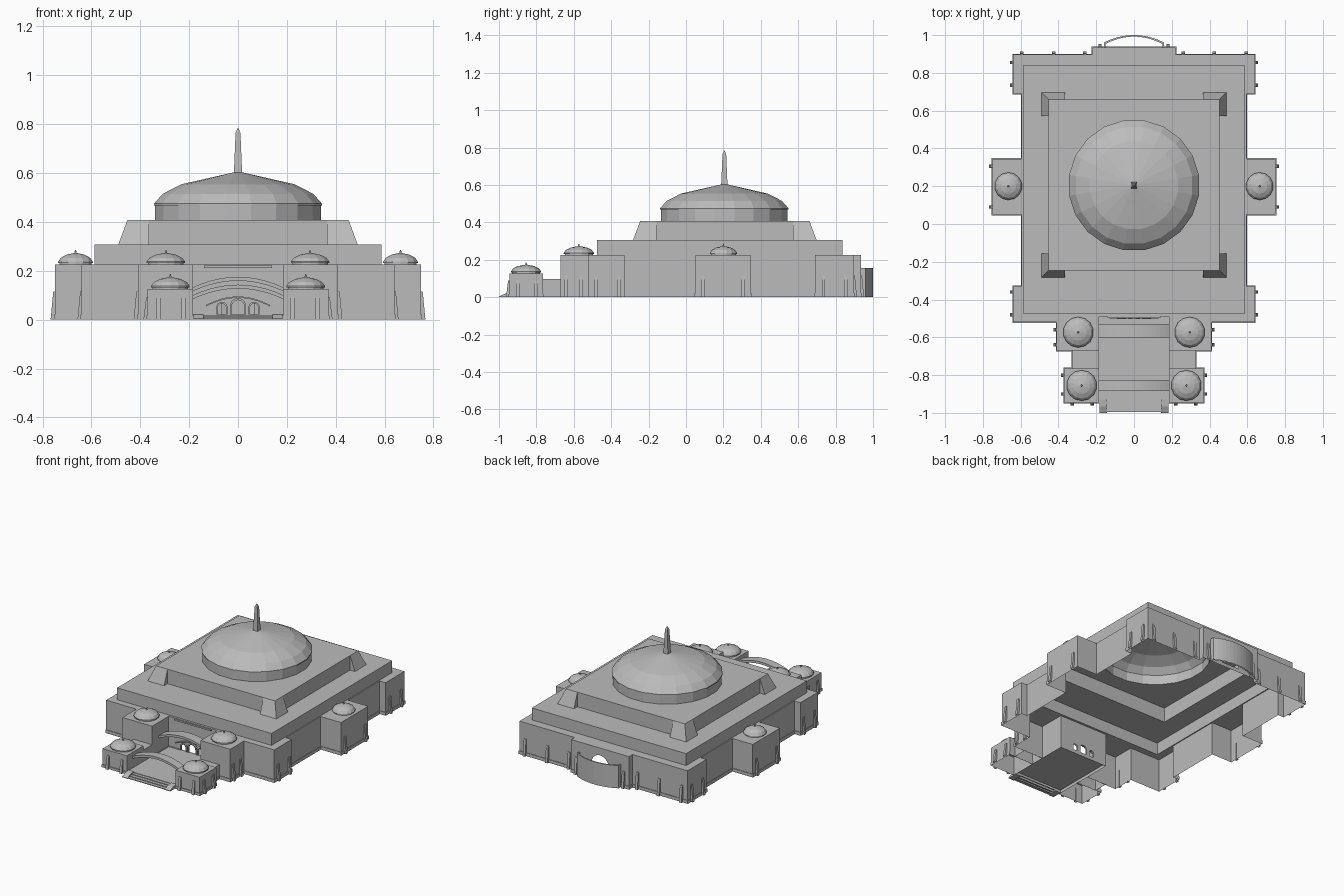
import bpy
import bmesh
from math import sin, cos, pi, radians
from mathutils import Vector

cube = bpy.data.objects.get("Cube")
if cube:
    bpy.data.objects.remove(cube)

stone = bpy.data.materials.new("grey_stone")
stone.use_nodes = True
grey = (0.5, 0.5, 0.5, 1)
stone.diffuse_color = grey
stone.node_tree.nodes["Principled BSDF"].inputs["Base Color"].default_value = grey


def finish(name, bm):
    bmesh.ops.recalc_face_normals(bm, faces=bm.faces)
    mesh = bpy.data.meshes.new(name)
    bm.to_mesh(mesh)
    bm.free()
    mesh.materials.append(stone)
    obj = bpy.data.objects.new(name, mesh)
    bpy.context.collection.objects.link(obj)


def loft(name, rings, cap=False, close=True):
    """Skin successive rings of points, optionally capping the last."""
    bm = bmesh.new()
    rows = [[bm.verts.new(p) for p in ring] for ring in rings]
    n = len(rows[0])
    for a, b in zip(rows, rows[1:]):
        for i in range(n if close else n - 1):
            j = (i + 1) % n
            bm.faces.new((a[i], a[j], b[j], b[i]))
    if cap:
        bm.faces.new(rows[-1])
    finish(name, bm)


def panel(name, loops):
    """Flat sheet bounded by the first loop, with the others as holes."""
    bm = bmesh.new()
    edges = []
    for loop in loops:
        vs = [bm.verts.new(p) for p in loop]
        edges += [bm.edges.new((vs[i - 1], vs[i])) for i in range(len(vs))]
    bmesh.ops.triangle_fill(bm, edges=edges, use_beauty=True)
    finish(name, bm)


def at(pts, z):
    return [(x, y, z) for x, y in pts]


def rect(x0, x1, y0, y1):
    return [(x0, y0), (x1, y0), (x1, y1), (x0, y1)]


def circle(cx, cy, r, n):
    return [(cx + r * cos(2 * pi * (i + 0.5) / n), cy + r * sin(2 * pi * (i + 0.5) / n))
            for i in range(n)]


def prism(name, pts, z0, z1):
    loft(name, [at(pts, z0), at(pts, z1)], cap=True)


def offset(pts, d):
    """Grow an axis-aligned anticlockwise outline."""
    out = []
    for i, p in enumerate(pts):
        a, b, c = Vector(pts[i - 1]), Vector(p), Vector(pts[(i + 1) % len(pts)])
        e, f = (b - a).normalized(), (c - b).normalized()
        out.append((b.x + d * (e.y + f.y), b.y - d * (e.x + f.x)))
    return out


def arch(cx, half, z0, top, n=10):
    """Round-headed opening outline as (x, z)."""
    spring = top - half
    head = [(cx + half * cos(pi * i / n), spring + half * sin(pi * i / n)) for i in range(n + 1)]
    return [(cx - half, z0), (cx + half, z0)] + head


def upright(pts, y):
    return [(x, y, z) for x, z in pts]


def turned(name, cx, cy, profile, n):
    loft(name, [at(circle(cx, cy, r, n), z) for r, z in profile])


# Main shell: stepped outline of the lower storey
FRONT, BACK, EAVE = -0.49, 0.935, 0.225
right_half = [(0.185, FRONT), (0.185, -0.67), (0.41, -0.67), (0.41, -0.52), (0.64, -0.52),
              (0.64, -0.33), (0.595, -0.33), (0.595, 0.05), (0.75, 0.05), (0.75, 0.345),
              (0.595, 0.345), (0.595, 0.69), (0.64, 0.69), (0.64, 0.897), (0.22, 0.897),
              (0.22, BACK)]
left_half = [(-x, y) for x, y in reversed(right_half)]
footprint = right_half + left_half
for side, half in (("left", right_half), ("right", left_half)):
    loft("outer_wall_" + side, [at(half, 0), at(half, EAVE)], close=False)
plinth = offset(footprint, 0.004)
loft("plinth", [at(plinth, 0), at(plinth, 0.022), at(footprint, 0.022)])

# Front wall with three doors, back wall with one arched opening
doors = [arch(0, 0.026, 0.022, 0.08), arch(-0.066, 0.017, 0.022, 0.066),
         arch(0.066, 0.017, 0.022, 0.066)]
wall = [(-0.185, 0), (0.185, 0), (0.185, EAVE), (-0.185, EAVE)]
panel("front_wall", [upright(p, FRONT) for p in [wall] + doors])
wall = [(-0.22, 0), (0.22, 0), (0.22, EAVE), (-0.22, EAVE)]
panel("back_wall", [upright(p, BACK) for p in [wall, arch(0, 0.065, 0.022, 0.175)]])
frames = [arch(0, 0.033, 0.022, 0.088), arch(-0.066, 0.023, 0.022, 0.073),
          arch(0.066, 0.023, 0.022, 0.073)]
for i, (inner, outer) in enumerate(zip(doors, frames)):
    loft("door_frame_%d" % i, [upright(inner, FRONT), upright(inner, FRONT - 0.012),
                               upright(outer, FRONT - 0.012), upright(outer, FRONT)])
prism("front_header", rect(-0.14, 0.14, FRONT - 0.008, FRONT), 0.212, 0.222)

# Roof tiers, open underneath
tier = rect(-0.588, 0.588, -0.475, 0.838)
upper = rect(-0.453, 0.453, -0.245, 0.66)
DX, DY, SIDES = 0, 0.205, 20
panel("lower_roof", [at(footprint, EAVE), at(tier, EAVE)])
loft("tier_wall", [at(tier, EAVE), at(tier, 0.307)])
panel("tier_roof", [at(tier, 0.307), at(upper, 0.307)])
loft("upper_wall", [at(upper, 0.307), at(upper, 0.407)])
panel("upper_roof", [at(upper, 0.407), at(circle(DX, DY, 0.343, SIDES), 0.407)])

# Sloping corner buttresses on the upper tier
for sx in (-1, 1):
    for sy in (-1, 1):
        cy = 0.2075
        T = [(0.365, 0.4525), (0.453, 0.4525), (0.453, 0.365)]
        B = [(0.365, 0.49), (0.49, 0.49), (0.49, 0.365)]
        foot = [(0.365, 0.4525, 0.307)] + at(B, 0.307) + [(0.453, 0.365, 0.307)]
        head = at([T[0]] + T + [T[2]], 0.407)
        place = lambda ring: [(sx * x, cy + sy * y, z) for x, y, z in ring]
        loft("corner_buttress", [place(foot), place(head)], close=False)

# Great dome and square spire
turned("great_dome", DX, DY, [(0.343, 0.407), (0.343, 0.468), (0.348, 0.468), (0.348, 0.475),
                              (0.312, 0.515), (0.235, 0.554), (0.11, 0.582), (0.004, 0.606)], SIDES)
turned("spire", DX, DY, [(0.025, 0.59), (0.022, 0.63), (0.014, 0.765), (0.001, 0.785)], 4)


# Small domes
def small_dome(name, cx, cy, r, z):
    turned(name, cx, cy, [(r * 0.92, z), (r * 0.92, z + 0.006), (r, z + 0.006), (r, z + 0.012),
                          (r * 0.85, z + 0.028), (r * 0.55, z + 0.04), (r * 0.2, z + 0.046),
                          (0.005, z + 0.048), (0.002, z + 0.06)], 14)


# Tapered pilaster standing against a wall that faces direction (nx, ny)
def pilaster(x, y, nx, ny, h):
    w = 0.009

    def ring(d, z):
        return [(x + nx * a - ny * b, y + ny * a + nx * b, z)
                for a, b in ((-0.002, -w), (d, -w), (d, w), (-0.002, w))]
    loft("pilaster", [ring(0.017, 0), ring(0.006, h)], cap=True)


for s, side in ((1, "left"), (-1, "right")):
    small_dome("wing_dome_" + side, s * 0.665, 0.2, 0.073, EAVE)
    small_dome("tower_dome_" + side, s * 0.295, -0.573, 0.081, EAVE)
    small_dome("gate_dome_" + side, s * 0.277, -0.855, 0.081, 0.126)
    # Gate tower and the low block joining it to the building
    for name, x1, y0, y1, h in (("gate_tower_", 0.37, -0.945, -0.765, 0.126),
                                ("link_block_", 0.327, -0.765, -0.67, 0.097)):
        box = rect(*sorted((s * 0.185, s * x1)), y0, y1)
        prism(name + side, box, 0, h)
        base = offset(box, 0.004)
        loft(name + "plinth_" + side, [at(base, 0), at(base, 0.018), at(box, 0.018)])
    # Pilasters on the side walls
    for x, ys, h in ((0.64, (0.855, 0.735, -0.36, -0.48), 0.115), (0.75, (0.306, 0.09), 0.115),
                     (0.41, (-0.56, -0.64), 0.115), (0.37, (-0.80, -0.90), 0.09)):
        for y in ys:
            pilaster(s * x, y, s, 0, h)
    # Pilasters on the back and gate fronts
    for x in (0.26, 0.425, 0.595):
        pilaster(s * x, 0.897, 0, 1, 0.115)
    pilaster(s * 0.18, BACK, 0, 1, 0.115)
    for x in (0.222, 0.327):
        pilaster(s * x, -0.945, 0, -1, 0.09)
    # Sloping cheek beside the steps
    cheek = [(-1.0, 0), (-0.93, 0), (-0.93, 0.024), (-0.965, 0.02), (-1.0, 0.004)]
    loft("step_cheek_" + side, [[(s * x, y, z) for y, z in cheek] for x in (0.142, 0.183)], cap=True)
    panel("cheek_inner_" + side, [[(s * 0.142, y, z) for y, z in cheek]])


# Curved bands spanning the towers and over the doors
def bow(name, half, y0, y1, end, rise, thick, n=16):
    def curve(dz):
        return [(half * t, end + dz + rise * (1 - t * t)) for t in
                [2 * i / n - 1 for i in range(n + 1)]]
    low, high = curve(-thick), curve(0)
    loft(name, [upright(low, y0), upright(high, y0), upright(high, y1),
                upright(low, y1), upright(low, y0)], close=False)


bow("inner_arch", 0.185, -0.6, -0.53, 0.132, 0.043, 0.016)
bow("gate_arch", 0.185, -0.885, -0.825, 0.1, 0.043, 0.016)
bow("door_hood", 0.13, FRONT - 0.01, FRONT, 0.06, 0.035, 0.006)

# Forecourt floor and steps
prism("forecourt_floor", rect(-0.185, 0.185, -0.93, FRONT), 0.003, 0.018)
for i in range(3):
    y = -0.93 - 0.022 * (3 - i)
    prism("step_%d" % i, rect(-0.142, 0.142, y, y + 0.024), 0, 0.005 * (i + 1))

# Thin curved screen wall behind the back opening
R, half_angle = 0.34, radians(28)
angles = [pi / 2 + half_angle * (i / 6 - 1) for i in range(13)]
outer = [(0.16, BACK)] + [(R * cos(a), 1 - R + R * sin(a)) for a in angles] + [(-0.16, BACK)]
inner = [(x * 0.95, y - 0.008) for x, y in reversed(outer)]
prism("apse_screen", outer + inner, 0, 0.156)
